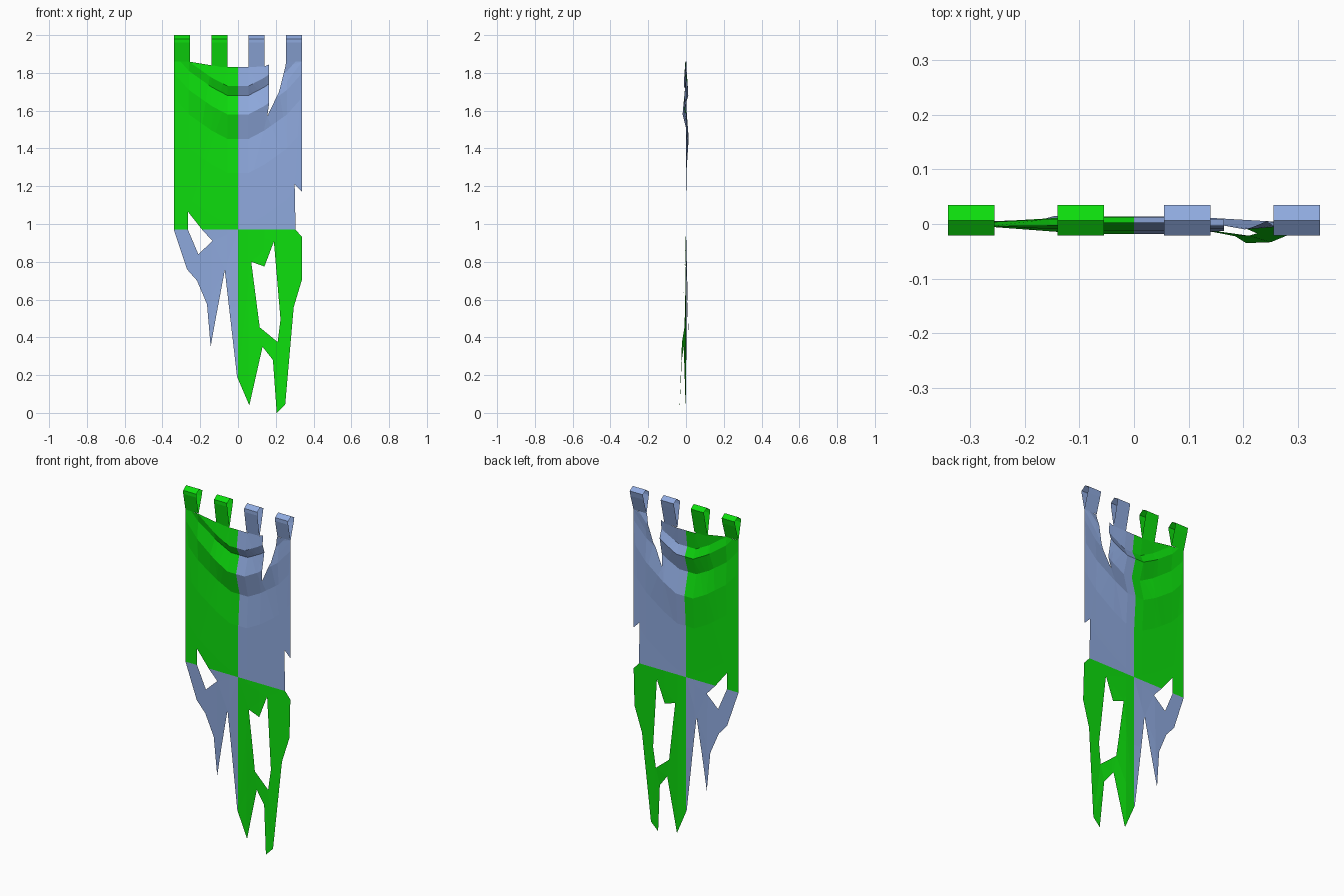
import bpy
import bmesh
from mathutils import Vector

default_cube = bpy.data.objects.get("Cube")
if default_cube:
    bpy.data.objects.remove(default_cube, do_unlink=True)


def make_material(name, colour):
    mat = bpy.data.materials.new(name)
    mat.use_nodes = True
    mat.diffuse_color = (*colour, 1)
    mat.node_tree.nodes["Principled BSDF"].inputs["Base Color"].default_value = (*colour, 1)
    return mat


green = make_material("bright green cloth", (0.004, 0.72, 0.004))
blue = make_material("pale blue cloth", (0.275, 0.40, 0.73))


def clamp(value):
    return max(0.0, min(1.0, value))


def interpolate(points, value):
    """Piecewise linear lookup through ascending (key, result) points."""
    if value <= points[0][0]:
        return points[0][1]
    for (a, fa), (b, fb) in zip(points, points[1:]):
        if value <= b:
            return fa + (fb - fa) * (value - a) / (b - a)
    return points[-1][1]


# Draped folds: lift of each fold line, fade to the sides, depth by height
COLUMNS = [-0.26, -0.14, -0.055, 0.055, 0.14, 0.26]
LIFT = [(0.055, 0), (0.14, 0.045), (0.26, 0.13), (0.34, 0.22)]
FADE = [(0.055, 1), (0.14, 0.8), (0.26, 0.3), (0.34, 0)]
FOLDS = [(1.0, 0), (1.27, 0.002), (1.45, 0.014), (1.58, -0.018),
         (1.68, 0.012), (1.73, -0.012), (1.84, 0.004)]


def lift(x):
    return interpolate(LIFT, abs(x))


def draped_depth(x, z):
    return interpolate(FADE, abs(x)) * interpolate(FOLDS, z - lift(x))


def hanging_depth(x, z):
    drop = 0.97 - z
    if x > 0:
        return -0.036 * drop * clamp((x - 0.05) / 0.15)
    return 0.024 * drop * clamp(-x / 0.14)


def cut(bm, point, normal):
    bmesh.ops.bisect_plane(bm, geom=bm.verts[:] + bm.edges[:] + bm.faces[:],
                           plane_co=point, plane_no=normal, dist=0.0001)


def finish(bm, name, mat):
    mesh = bpy.data.meshes.new(name)
    bm.to_mesh(mesh)
    bm.free()
    mesh.materials.append(mat)
    obj = bpy.data.objects.new(name, mesh)
    bpy.context.collection.objects.link(obj)
    return obj


def cloth_panel(name, mat, loops, draped):
    """Fill the outline, cut it along the folds, then push it in depth."""
    bm = bmesh.new()
    for loop in loops:
        verts = [bm.verts.new((x, 0, z)) for x, z in loop]
        for a, b in zip(verts, verts[1:] + verts[:1]):
            bm.edges.new((a, b))
    bmesh.ops.triangle_fill(bm, edges=bm.edges[:], use_beauty=True, normal=Vector((0, -1, 0)))
    for x in COLUMNS:
        cut(bm, (x, 0, 0), (1, 0, 0))
    if draped:
        for v in bm.verts:
            v.co.z -= lift(v.co.x)
        for z, depth in FOLDS:
            cut(bm, (0, 0, z), (0, 0, 1))
        for v in bm.verts:
            v.co.z += lift(v.co.x)
    else:
        cut(bm, (0, 0, 0.56), (0, 0, 1))
    for v in bm.verts:
        v.co.y = (draped_depth if draped else hanging_depth)(v.co.x, v.co.z)
    for face in bm.faces:
        face.normal_update()
        if face.normal.y > 0:
            face.normal_flip()
    finish(bm, name, mat)


# Upper panels
cloth_panel("upper_right_panel", green, [[
    (-0.34, 1.86), (-0.34, 0.97), (-0.265, 0.97), (-0.265, 1.065), (-0.19, 0.97),
    (0, 0.97), (0, 1.83), (-0.055, 1.83), (-0.14, 1.84), (-0.26, 1.86)]], True)
cloth_panel("upper_left_panel", blue, [[
    (0, 0.97), (0.305, 0.97), (0.3, 1.21), (0.34, 1.17), (0.34, 1.86), (0.255, 1.86),
    (0.25, 1.83), (0.217, 1.70), (0.155, 1.57), (0.165, 1.64), (0.165, 1.845),
    (0.14, 1.835), (0.055, 1.83), (0, 1.83)]], True)

# Torn lower panels
cloth_panel("lower_right_panel", blue, [[
    (-0.34, 0.97), (-0.27, 0.76), (-0.217, 0.70), (-0.164, 0.575), (-0.145, 0.35),
    (-0.116, 0.51), (-0.07, 0.755), (-0.005, 0.19), (0, 0.18), (0, 0.97),
    (-0.19, 0.97), (-0.135, 0.91), (-0.21, 0.84), (-0.265, 0.97)]], False)
cloth_panel("lower_left_panel", green, [
    [(0, 0.97), (0, 0.18), (0.06, 0.04), (0.13, 0.35), (0.185, 0.28), (0.205, 0),
     (0.25, 0.045), (0.295, 0.56), (0.34, 0.71), (0.34, 0.93), (0.305, 0.97)],
    [(0.07, 0.80), (0.14, 0.775), (0.19, 0.907), (0.225, 0.495), (0.21, 0.375),
     (0.115, 0.453)]], False)

# Hanging loops, open at both ends
LOOP = [(-0.021, 1.96), (-0.021, 1.98), (0.006, 2.0), (0.035, 1.982), (0.028, 1.95)]


def hanging_loop(name, mat, left, right, base):
    bm = bmesh.new()
    profile = [(0, base)] + LOOP
    rows = [[bm.verts.new((x, y, z)) for y, z in profile] for x in (left, right)]
    for i in range(len(profile)):
        j = (i + 1) % len(profile)
        bm.faces.new((rows[0][i], rows[1][i], rows[1][j], rows[0][j]))
    finish(bm, name, mat)


for side, sign, mat in (("right", -1, green), ("left", 1, blue)):
    for place, inner, outer, base in (("inner", 0.055, 0.14, 1.832), ("outer", 0.255, 0.34, 1.86)):
        left, right = sorted((sign * inner, sign * outer))
        hanging_loop(f"{side}_{place}_loop", mat, left, right, base)
